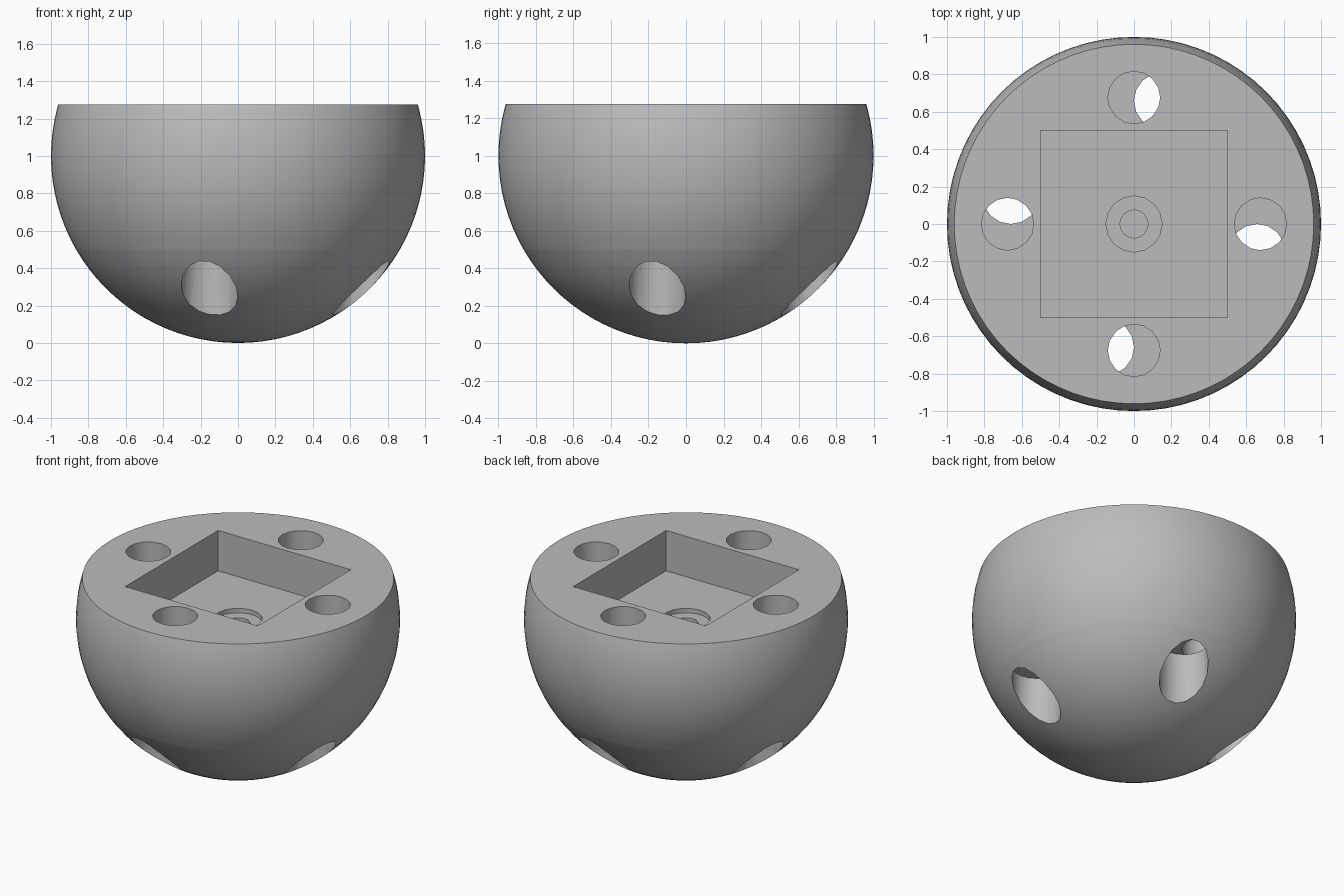
import bpy, bmesh, math
from mathutils import Vector, Matrix

cube = bpy.data.objects.get("Cube")
if cube:
    bpy.data.objects.remove(cube, do_unlink=True)

grey = bpy.data.materials.new("plain_grey")
grey.use_nodes = True
colour = (0.5, 0.5, 0.5, 1)
grey.diffuse_color = colour
grey.node_tree.nodes["Principled BSDF"].inputs["Base Color"].default_value = colour

SEAM, TOP, FLOOR = 0.5, 1.275, 1.0
HOLE_RING = 0.676


def make_object(name, bm):
    mesh = bpy.data.meshes.new(name)
    bm.to_mesh(mesh)
    bm.free()
    mesh.materials.append(grey)
    obj = bpy.data.objects.new(name, mesh)
    bpy.context.collection.objects.link(obj)
    return obj


def sphere_slice(name, low, high):
    """Slice of the unit ball between two heights, capped flat."""
    bm = bmesh.new()
    bmesh.ops.create_uvsphere(bm, u_segments=72, v_segments=48, radius=1,
                              matrix=Matrix.Translation((0, 0, 1)))
    for height, direction in ((low, -1), (high, 1)):
        if height is None:
            continue
        geom = bm.verts[:] + bm.edges[:] + bm.faces[:]
        cut = bmesh.ops.bisect_plane(bm, geom=geom, plane_co=(0, 0, height),
                                     plane_no=(0, 0, direction), clear_outer=True)
        rim = [e for e in cut["geom_cut"] if isinstance(e, bmesh.types.BMEdge)]
        bmesh.ops.contextual_create(bm, geom=rim)
    bmesh.ops.recalc_face_normals(bm, faces=bm.faces[:])
    return make_object(name, bm)


def cylinder_cutter(x, y, radius, low, high, sides=16):
    bm = bmesh.new()
    bmesh.ops.create_cone(bm, cap_ends=True, segments=sides, radius1=radius,
                          radius2=radius, depth=high - low,
                          matrix=Matrix.Translation((x, y, (low + high) / 2)))
    return make_object("hole_cutter", bm)


def box_cutter(size, low, high):
    bm = bmesh.new()
    bmesh.ops.create_cube(bm, size=1, matrix=Matrix.Translation((0, 0, (low + high) / 2))
                          @ Matrix.Diagonal((size, size, high - low, 1)))
    return make_object("pocket_cutter", bm)


def ring_of_cutters(twist, radius, low, high):
    """Four vertical holes around the axis, turned by the twist angle."""
    cutters = []
    for i in range(4):
        a = math.radians(90 * i + twist)
        cutters.append(cylinder_cutter(HOLE_RING * math.cos(a), HOLE_RING * math.sin(a),
                                       radius, low, high))
    return cutters


def carve(obj, cutters):
    bpy.ops.object.select_all(action='DESELECT')
    bpy.context.view_layer.objects.active = obj
    obj.select_set(True)
    for cutter in cutters:
        cutter.hide_render = True
        mod = obj.modifiers.new("carve", 'BOOLEAN')
        mod.operation = 'DIFFERENCE'
        mod.solver = 'EXACT'
        mod.object = cutter
        bpy.ops.object.modifier_apply(modifier=mod.name)
        bpy.data.objects.remove(cutter, do_unlink=True)
    bpy.ops.object.shade_smooth_by_angle(angle=math.radians(30))


# Upper body: square pocket, counterbored centre hole, four straight holes
body = sphere_slice("upper_body", SEAM, TOP)
carve(body, [box_cutter(1.0, FLOOR, TOP + 0.2),
             cylinder_cutter(0, 0, 0.15, FLOOR - 0.03, FLOOR + 0.1),
             cylinder_cutter(0, 0, 0.075, SEAM - 0.1, FLOOR + 0.1)]
      + ring_of_cutters(0, 0.14, SEAM - 0.1, TOP + 0.2))

# Lower cap: the same ring of holes, slightly wider and twisted round
cap = sphere_slice("lower_cap", None, SEAM)
carve(cap, ring_of_cutters(-13, 0.152, -0.2, SEAM + 0.1))
